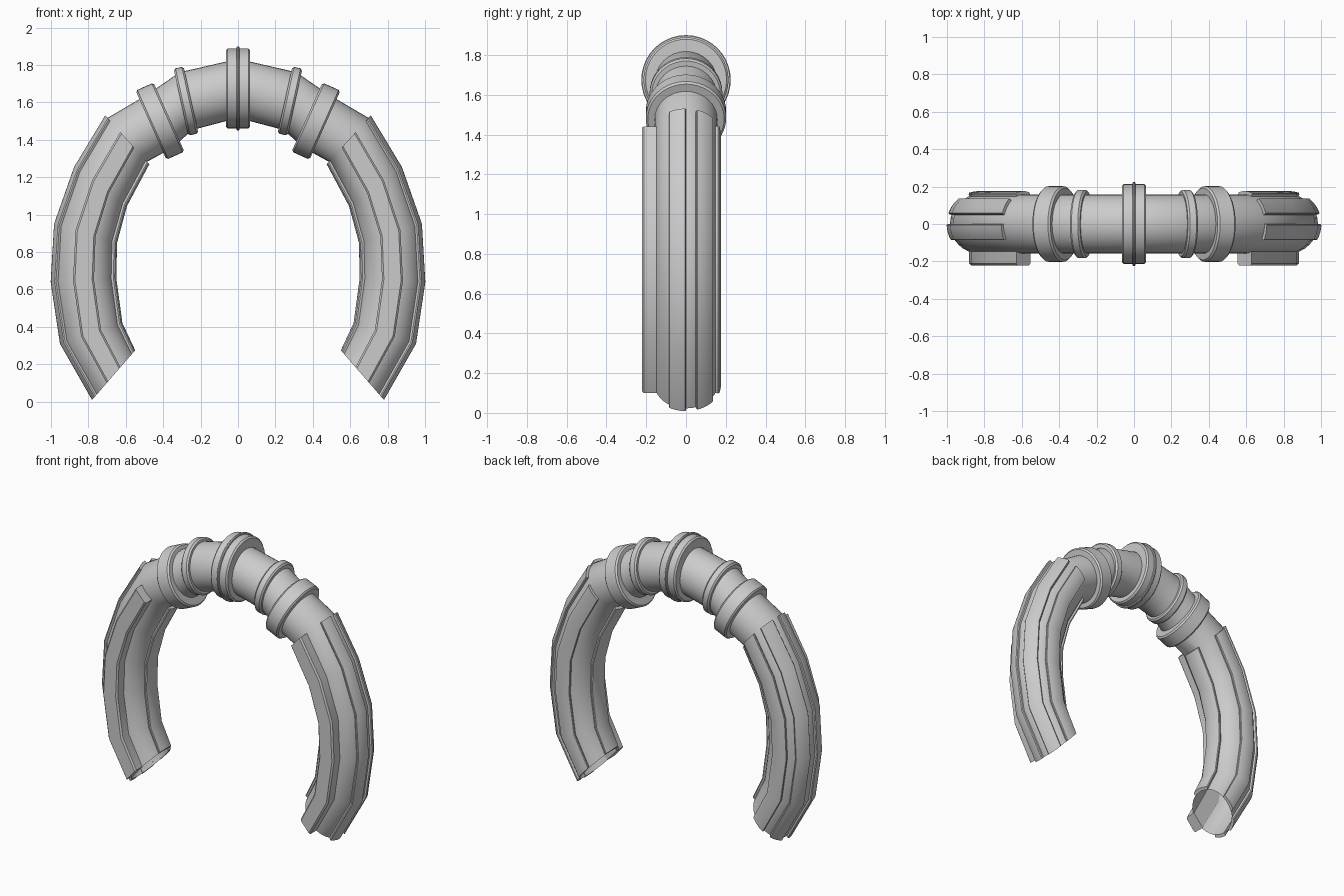
import bpy, bmesh
from math import sin, cos, radians, pi
from mathutils import Vector

if "Cube" in bpy.data.objects:
    bpy.data.objects.remove(bpy.data.objects["Cube"])

Y = Vector((0, 1, 0))
TUBE_R, PANEL_R, FRONT_R = 0.158, 0.176, 0.221

# (centre x, centre z, outward x, outward z) along one half, foot to crown
LEG = [(0.665, 0.142, 0.23, -0.265), (0.785, 0.365, 0.33, -0.11),
       (0.826, 0.65, 0.345, -0.02), (0.815, 0.90, 0.33, 0.10),
       (0.735, 1.15, 0.27, 0.20), (0.592, 1.40, 0.235, 0.26)]
CROWN = [(0.417, 1.50, 0.158, 0.353), (0.278, 1.607, 0.075, 0.34), (0, 1.675, 0, 1)]


def frame(s):
    return Vector((s[0], 0, s[1])), Vector((s[2], 0, s[3])).normalized()


def around(s, r, a):
    c, e = frame(s)
    return c + e * (r * cos(a)) + Y * (r * sin(a))


def finish(name, bm, mirror=True, angle=30):
    bmesh.ops.recalc_face_normals(bm, faces=bm.faces[:])
    me = bpy.data.meshes.new(name)
    bm.to_mesh(me)
    bm.free()
    ob = bpy.data.objects.new(name, me)
    bpy.context.collection.objects.link(ob)
    if mirror:
        m = ob.modifiers.new("Mirror", 'MIRROR')
        m.merge_threshold = 0.0005
    bpy.ops.object.select_all(action='DESELECT')
    ob.select_set(True)
    bpy.context.view_layer.objects.active = ob
    bpy.ops.object.shade_smooth_by_angle(angle=radians(angle))
    return ob


def skin(bm, loops, closed=True):
    """Bridge successive vertex loops of equal length."""
    rows = [[bm.verts.new(p) for p in lp] for lp in loops]
    n = len(rows[0])
    for a, b in zip(rows, rows[1:]):
        for i in range(n if closed else n - 1):
            j = (i + 1) % n
            bm.faces.new((a[i], a[j], b[j], b[i]))
    return rows


# Main bent tube, open at the feet
bm = bmesh.new()
skin(bm, [[around(s, TUBE_R, 2 * pi * i / 32) for i in range(32)] for s in LEG + CROWN])
finish("arch_tube", bm)


# Raised strips running along each leg
def strip(name, section):
    bm = bmesh.new()
    loops = []
    for s in LEG:
        c, e = frame(s)
        loops.append([c + e * u + Y * v for u, v in section])
    rows = skin(bm, loops)
    bm.faces.new(rows[0])
    bm.faces.new(rows[-1])
    finish(name, bm)


def arc_section(a0, a1, n=6):
    angs = [radians(a0 + (a1 - a0) * i / n) for i in range(n + 1)]
    d = radians(1.5)   # small chamfer at both shoulders
    pts = [(TUBE_R - 0.004, angs[0])]
    pts += [(PANEL_R - 0.006, angs[0]), (PANEL_R, angs[0] + d)]
    pts += [(PANEL_R, a) for a in angs[1:-1]]
    pts += [(PANEL_R, angs[-1] - d), (PANEL_R - 0.006, angs[-1])]
    pts += [(TUBE_R - 0.004, a) for a in reversed(angs[1:])]
    return [(r * cos(a), r * sin(a)) for r, a in pts]


for name, a0, a1 in (("outer_strip_front", -30, 0), ("outer_strip_back", 18, 52),
                     ("back_strip", 70, 108), ("inner_strip", 155, 200)):
    strip(name, arc_section(a0, a1))

# Deep block strip on the front of each leg
strip("front_strip", [(-0.056, -0.14), (-0.056, -0.211), (-0.046, -FRONT_R),
                      (0.046, -FRONT_R), (0.056, -0.211), (0.056, -0.14)])


# Collars around the tube: chamfered profile of (offset along axis, radius)
def collar(name, s, width, r, mirror=True, bevel=0.01):
    c, e = frame(s)
    axis = e.cross(Y)
    h = width / 2
    prof = [(-h, 0.14), (-h, r - bevel), (-h + bevel, r),
            (h - bevel, r), (h, r - bevel), (h, 0.14)]
    bm = bmesh.new()
    skin(bm, [[around(s, q, 2 * pi * i / 40) + axis * t for i in range(40)]
              for t, q in prof])
    finish(name, bm, mirror)


collar("large_collar", CROWN[0], 0.105, 0.202)
collar("small_collar", CROWN[1], 0.055, 0.183)
collar("centre_collar", CROWN[2], 0.13, 0.214, False)
collar("centre_fin", CROWN[2], 0.016, 0.225, False, 0.004)
